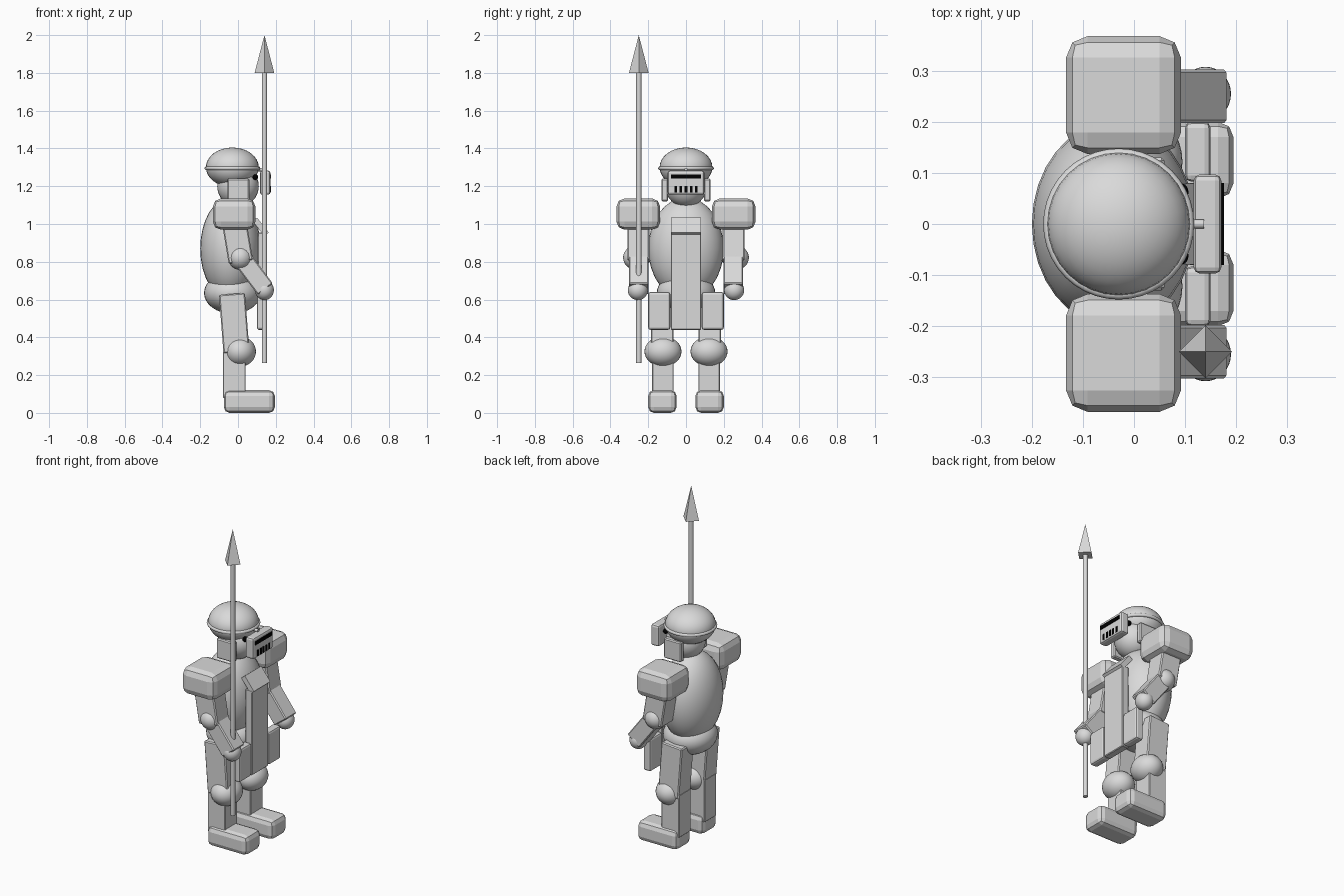
import bpy, bmesh, math
from mathutils import Vector

if "Cube" in bpy.data.objects:
    bpy.data.objects.remove(bpy.data.objects["Cube"])


def material(name, c):
    m = bpy.data.materials.new(name)
    m.diffuse_color = (c, c, c, 1)
    m.use_nodes = True
    m.node_tree.nodes["Principled BSDF"].inputs["Base Color"].default_value = m.diffuse_color
    return m


STEEL = material("steel_grey", 0.7)
BLACK = material("slit_black", 0.0)


def finish(name, mat=STEEL, smooth=None):
    o = bpy.context.object
    o.name = name
    o.data.materials.append(mat)
    if smooth:
        bpy.ops.object.shade_smooth_by_angle(angle=math.radians(smooth))
    return o


def box(name, lo, hi, bevel=0.0, segments=2, mat=STEEL, tilt=0.0):
    """Box between two corners, optionally bevelled and pitched about y."""
    lo, hi = Vector(lo), Vector(hi)
    bpy.ops.mesh.primitive_cube_add(size=1, location=(lo + hi) / 2)
    o = finish(name, mat)
    o.scale = [abs(v) for v in hi - lo]
    bpy.ops.object.transform_apply(location=False, rotation=False, scale=True)
    o.rotation_euler.y = tilt
    if bevel:
        b = o.modifiers.new("rounded", 'BEVEL')
        b.width, b.segments = bevel, segments
    return o


def limb(name, y, start, end, wx, wy):
    """Box limb running between two (x, z) points."""
    dx, dz = end[0] - start[0], end[1] - start[1]
    length = math.hypot(dx, dz)
    c = Vector(((start[0] + end[0]) / 2, y, (start[1] + end[1]) / 2))
    h = Vector((wx / 2, wy / 2, length / 2))
    return box(name, c - h, c + h, 0.006, 1, tilt=math.atan2(-dx, -dz))


def ball(name, loc, radii, mat=STEEL, seg=32):
    bpy.ops.mesh.primitive_uv_sphere_add(segments=seg, ring_count=seg // 2, radius=1, location=loc)
    o = finish(name, mat, 40)
    o.scale = radii
    return o


# Torso and hips
ball("torso", (-0.04, 0, 0.87), (0.16, 0.2, 0.27))
ball("hips", (-0.03, 0, 0.635), (0.15, 0.155, 0.11))

# Head, helmet dome and its rim
ball("head", (0, 0, 1.2), (0.11, 0.11, 0.11))
ball("helmet", (-0.03, 0, 1.3), (0.14, 0.14, 0.105))
bpy.ops.mesh.primitive_torus_add(location=(-0.03, 0, 1.295), major_radius=0.138,
                                 minor_radius=0.01, major_segments=40, minor_segments=8)
finish("helmet_rim", smooth=60)

# Visor with its pin and breathing slits
box("visor", (0.117, -0.097, 1.155), (0.171, 0.097, 1.283), 0.012)
bpy.ops.mesh.primitive_cylinder_add(vertices=12, radius=0.009, depth=0.06,
                                    location=(0.107, 0, 1.288), rotation=(0, math.pi / 2, 0))
finish("visor_pin", smooth=40)
box("eye_slit", (0.169, -0.08, 1.24), (0.176, 0.08, 1.262), mat=BLACK)
for i in range(-2, 3):
    y = i * 0.027
    box("breath_slit", (0.169, y - 0.007, 1.167), (0.174, y + 0.007, 1.202), mat=BLACK)

# Front cloth panel: sloped top flap and long hanging strip
box("front_panel", (0.105, -0.08, 0.44), (0.15, 0.08, 0.955), 0.004, 1)
bpy.ops.mesh.primitive_cube_add(size=1, location=(0.12, 0, 0.985))
flap = finish("panel_flap")
flap.scale = (0.03, 0.158, 0.1)
flap.rotation_euler.y = math.radians(-38)

# Paired parts
for s in (-1, 1):
    box("cheek_plate", (-0.055, s * 0.095, 1.12), (0.06, s * 0.13, 1.24), 0.006, 1)
    ball("eye", (0.092, s * 0.062, 1.248), (0.015, 0.018, 0.015), BLACK, 12)
    box("shoulder_guard", (-0.133, s * 0.137, 0.97), (0.092, s * 0.368, 1.135), 0.042)
    limb("upper_arm", s * 0.252, (-0.025, 1.04), (0.015, 0.8), 0.13, 0.115)
    ball("elbow", (0.012, s * 0.263, 0.822), (0.065, 0.07, 0.065))
    limb("forearm", s * 0.25, (0.02, 0.82), (0.145, 0.655), 0.1, 0.105)
    ball("hand", (0.14, s * 0.255, 0.65), (0.05, 0.053, 0.053))
    box("thigh_plate", (0.1, s * 0.083, 0.44), (0.15, s * 0.2, 0.64), 0.012)
    limb("thigh", s * 0.125, (-0.032, 0.63), (-0.008, 0.32), 0.138, 0.12)
    ball("knee", (0.01, s * 0.122, 0.325), (0.085, 0.098, 0.08))
    box("shin", (-0.08, s * 0.065, 0.08), (0.04, s * 0.18, 0.34), 0.004, 1)
    box("foot", (-0.075, s * 0.05, 0.0), (0.195, s * 0.2, 0.12), 0.03)

# Spear shaft and four-sided point
bpy.ops.mesh.primitive_cylinder_add(vertices=12, radius=0.014, depth=1.54, location=(0.14, -0.25, 1.035))
finish("spear_shaft", smooth=40)
bpy.ops.mesh.primitive_cone_add(vertices=4, radius1=0.052, depth=0.2, location=(0.14, -0.25, 1.9))
finish("spear_point")
